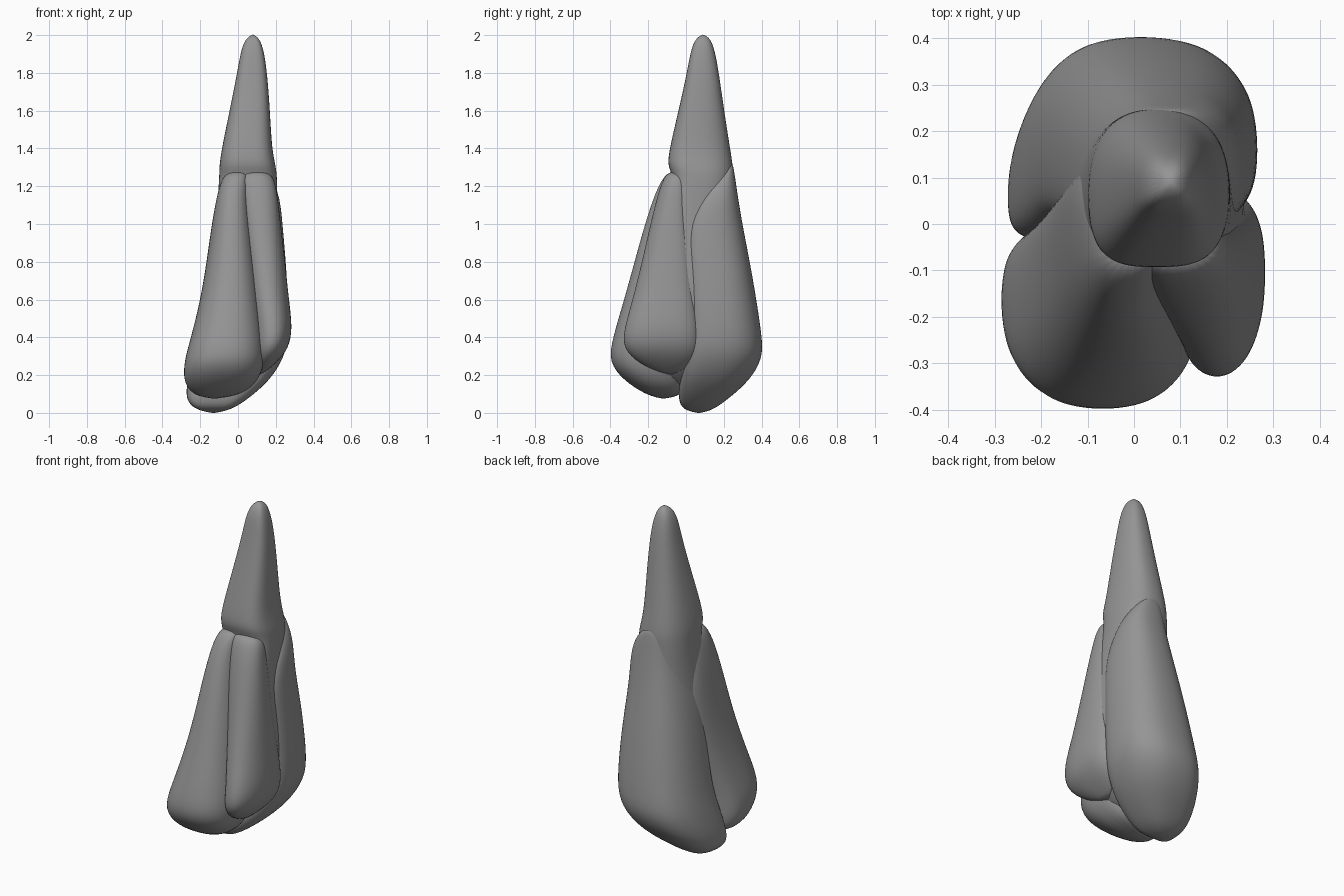
import bpy
import bmesh
from math import cos, sin, tau
from mathutils import Vector

default_cube = bpy.data.objects.get("Cube")
if default_cube:
    bpy.data.objects.remove(default_cube, do_unlink=True)

# One plain grey for the whole bud
grey = bpy.data.materials.new("plain grey")
grey.use_nodes = True
colour = (0.3, 0.3, 0.3, 1)
grey.diffuse_color = colour
grey.node_tree.nodes["Principled BSDF"].inputs["Base Color"].default_value = colour

SIDES = 24


def signed_power(value, exponent):
    return abs(value) ** exponent * (1 if value >= 0 else -1)


def loft(name, tip, sections, base, roundness, skew, lean=0.0):
    """Smooth closed body; every section is (z, x min, x max, y min, y max) in hundredths.
    A skew above one moves the widest place to the front; lean does so more on the -x side."""
    bm = bmesh.new()
    rings = []
    for section in sections:
        z, left, right, front, back = (value / 100 for value in section)
        ring = []
        for i in range(SIDES):
            angle = tau * i / SIDES
            across = signed_power(cos(angle), 2 / roundness)
            along = signed_power(sin(angle), 2 / roundness)
            x = (left + right) / 2 + across * (right - left) / 2
            depth = max(0, (1 + along) / 2) ** (skew - lean * across)
            ring.append(bm.verts.new((x, front + (back - front) * depth, z)))
        rings.append(ring)
    # Side walls between neighbouring sections
    for upper, lower in zip(rings, rings[1:]):
        for i in range(SIDES):
            j = (i + 1) % SIDES
            bm.faces.new((upper[i], lower[i], lower[j], upper[j]))
    # Pointed closures at both ends
    for point, ring in ((tip, rings[0]), (base, rings[-1])):
        pole = bm.verts.new(Vector(point) / 100)
        for i in range(SIDES):
            bm.faces.new((pole, ring[i], ring[(i + 1) % SIDES]))
    bmesh.ops.recalc_face_normals(bm, faces=bm.faces)
    for face in bm.faces:
        face.smooth = True
    mesh = bpy.data.meshes.new(name)
    bm.to_mesh(mesh)
    bm.free()
    mesh.materials.append(grey)
    part = bpy.data.objects.new(name, mesh)
    bpy.context.scene.collection.objects.link(part)
    smoothing = part.modifiers.new("smooth surface", "SUBSURF")
    smoothing.levels = smoothing.render_levels = 2
    return part


# Central spire, notched above the front petals and filling the space between all petals
loft("central_spire", (8, 9, 200.7), [
    (198, 4, 11.5, 5, 13),
    (192, 1.5, 13.7, 2.5, 15.3),
    (180, -0.5, 15.5, 0.5, 17.5),
    (160, -4.5, 17, -4, 20.3),
    (140, -8.7, 18, -8.7, 23.5),
    (131, -10, 20, -10, 25),
    (126, -10, 20.7, -7, 25),
    (118, -10.5, 20.9, -8, 25),
    (100, -12, 21.3, -15, 25),
    (80, -14, 23.3, -19, 28),
    (50, -17, 25, -26, 30),
    (32, -17, 21, -24, 25),
    (20, -16, 13, -18, 20),
], (-6, 0, 8), 2.5, 1.25)

# Broad back petal, its base swinging down to one side
loft("back_petal", (6, 24, 133), [
    (130, 0, 14, 20, 25.3),
    (118, -5, 22, 10, 27),
    (100, -11, 23.7, -2, 30),
    (80, -15, 25.5, -1, 34),
    (60, -18.5, 26.7, 0, 37.5),
    (40, -22, 27, 0, 40.5),
    (29, -24.5, 24.5, -2, 41),
    (17, -27, 17, -4, 34),
    (7, -28, 5, -4, 22),
    (2, -23, -3, -2, 15),
], (-13, 7, -0.5), 2.6, 1.5, 0.2)

# Large front petal with an undercut base
loft("front_petal", (0, -6, 128), [
    (126.5, -7.5, 6, -11, 3),
    (118, -10.7, 5.5, -16, 9),
    (100, -14, 7.5, -22, 15),
    (80, -16.7, 10, -27.5, 14),
    (60, -20, 12, -33, 10),
    (40, -25, 14, -39, 5),
    (27, -28.8, 14.5, -41.5, 2),
    (17, -29, 11, -33, 1),
    (10, -25, 3, -22, -1),
], (-13, -12, 7), 2.6, 0.9)

# Narrower petal beside the front one
loft("side_petal", (10, -6, 128), [
    (126.5, 1, 18.5, -11, 1),
    (118, 1, 20.7, -14.5, 1),
    (100, 2, 22.7, -19, 2),
    (80, 4, 25, -23.5, 4),
    (60, 6, 27, -28.5, 6),
    (45, 8, 29, -33, 7.5),
    (34, 8, 27, -34, 8),
    (26, 8, 20, -25, 4),
], (11, -8, 19), 2.5, 0.85)
